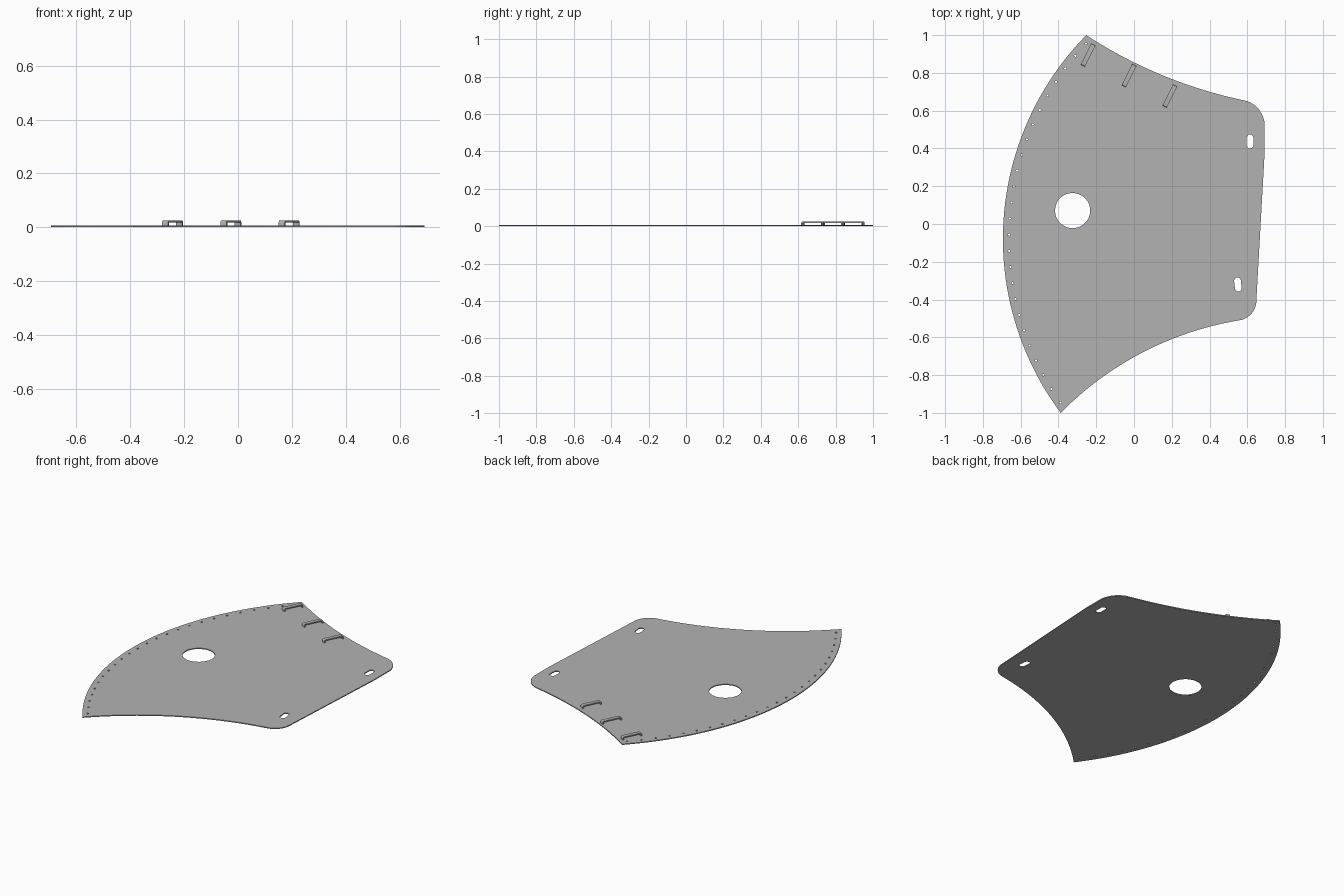
import bpy, bmesh
from math import cos, sin, pi, radians, atan2
from mathutils import Vector, Matrix, geometry

THICK = 0.006

cube = bpy.data.objects.get("Cube")
if cube:
    bpy.data.objects.remove(cube, do_unlink=True)

grey = bpy.data.materials.new("plain grey")
grey.use_nodes = True
grey.diffuse_color = (0.45, 0.45, 0.45, 1)
grey.node_tree.nodes["Principled BSDF"].inputs["Base Color"].default_value = (0.45, 0.45, 0.45, 1)


def arc(a, b, c, n):
    """n + 1 points on the circle through a, b and c, from a to c."""
    a, b, c = Vector(a), Vector(b), Vector(c)
    d = 2 * (a.x * (b.y - c.y) + b.x * (c.y - a.y) + c.x * (a.y - b.y))
    o = Vector((a.length_squared * (b.y - c.y) + b.length_squared * (c.y - a.y) + c.length_squared * (a.y - b.y),
                a.length_squared * (c.x - b.x) + b.length_squared * (a.x - c.x) + c.length_squared * (b.x - a.x))) / d
    start = atan2(a.y - o.y, a.x - o.x)
    sweep = (atan2(c.y - o.y, c.x - o.x) - start) % (2 * pi)
    if (atan2(b.y - o.y, b.x - o.x) - start) % (2 * pi) > sweep:
        sweep -= 2 * pi
    r = (a - o).length
    return [o + r * Vector((cos(start + sweep * i / n), sin(start + sweep * i / n))) for i in range(n + 1)]


def slot(x, y, r, half, tilt, n):
    """Round-ended slot; half = 0 gives a circle."""
    pts = []
    for i in range(n):
        t = 2 * pi * (i + 0.5) / n
        p = Vector((r * cos(t), r * sin(t) + (half if sin(t) > 0 else -half)))
        pts.append(Vector((x, y)) + Matrix.Rotation(tilt, 2) @ p)
    return pts


# Outline of the plate, clockwise from the back tip
outline = arc((-0.253, 1.0), (0.13, 0.796), (0.585, 0.654), 24)
outline += arc((0.6, 0.65), (0.661, 0.607), (0.692, 0.52), 10)
outline += [Vector((0.692, 0.385))]
outline += arc((0.648, -0.4), (0.622, -0.475), (0.556, -0.51), 10)
outline += arc((0.54, -0.513), (0.1, -0.653), (-0.388, -1.0), 24)[1:]
outline += arc((-0.388, -1.0), (-0.694, -0.07), (-0.253, 1.0), 48)[1:-1]

# Large round opening, two slots and the row of rivet holes
holes = [slot(-0.325, 0.071, 0.093, 0, 0, 40),
         slot(0.614, 0.437, 0.018, 0.019, 0, 20),
         slot(0.55, -0.32, 0.018, 0.019, radians(7), 20)]
for p in arc((-0.254, 0.955), (-0.658, 0.026), (-0.39, -0.945), 24):
    holes.append(slot(p.x, p.y, 0.006, 0, 0, 10))

curve = bpy.data.curves.new("plate", "CURVE")
curve.dimensions = "2D"
curve.fill_mode = "BOTH"
curve.extrude = THICK / 2
for loop in [outline] + holes:
    spline = curve.splines.new("POLY")
    spline.points.add(len(loop) - 1)
    for point, p in zip(spline.points, loop):
        point.co = (p.x, p.y, 0, 1)
    spline.use_cyclic_u = True
source = bpy.data.objects.new("plate_outline", curve)
bpy.context.collection.objects.link(source)
mesh = bpy.data.meshes.new_from_object(source.evaluated_get(bpy.context.evaluated_depsgraph_get()))
bpy.data.objects.remove(source, do_unlink=True)
mesh.transform(Matrix.Translation((0, 0, THICK / 2)))
bm = bmesh.new()
bm.from_mesh(mesh)
bmesh.ops.remove_doubles(bm, verts=bm.verts, dist=0.0001)
bmesh.ops.recalc_face_normals(bm, faces=bm.faces)
bm.to_mesh(mesh)
bm.free()
mesh.materials.clear()
mesh.materials.append(grey)
plate = bpy.data.objects.new("plate", mesh)
bpy.context.collection.objects.link(plate)


# Handles: a flat bar bent into a low bridge
def handle(name, x, y):
    half, wide, bar, top, bend = 0.062, 0.0125, 0.007, 0.025, 0.008

    def bridge(h, z, r):
        right = [(h, THICK)] + [(h - r + r * cos(t * pi / 8), z - r + r * sin(t * pi / 8)) for t in range(5)]
        return right + [(-u, w) for u, w in reversed(right)]

    outer = bridge(half, top, bend)
    inner = bridge(half - bar, top - bar, bend - bar + 0.001)
    bm = bmesh.new()
    rows = [[bm.verts.new((u, s * wide, w)) for u, w in path]
            for path in (outer, inner) for s in (-1, 1)]
    o0, o1, i0, i1 = rows
    for a, b in ((o0, o1), (i1, i0), (i0, o0), (o1, i1)):
        for k in range(len(a) - 1):
            bm.faces.new((a[k], a[k + 1], b[k + 1], b[k]))
    for k in (0, -1):
        bm.faces.new((o0[k], o1[k], i1[k], i0[k]))
    bmesh.ops.recalc_face_normals(bm, faces=bm.faces)
    me = bpy.data.meshes.new(name)
    bm.to_mesh(me)
    bm.free()
    me.materials.append(grey)
    ob = bpy.data.objects.new(name, me)
    ob.location = (x, y, 0)
    ob.rotation_euler.z = radians(63.5)
    bpy.context.collection.objects.link(ob)
    return ob


parts = [plate]
for i in range(3):
    parts.append(handle(f"handle_{i + 1}", -0.243 + 0.2165 * i, 0.894 - 0.1085 * i))

# Smooth the curved walls, keep the edges sharp
bpy.ops.object.select_all(action="DESELECT")
for ob in parts:
    ob.select_set(True)
bpy.context.view_layer.objects.active = plate
bpy.ops.object.shade_smooth_by_angle(angle=radians(30))
